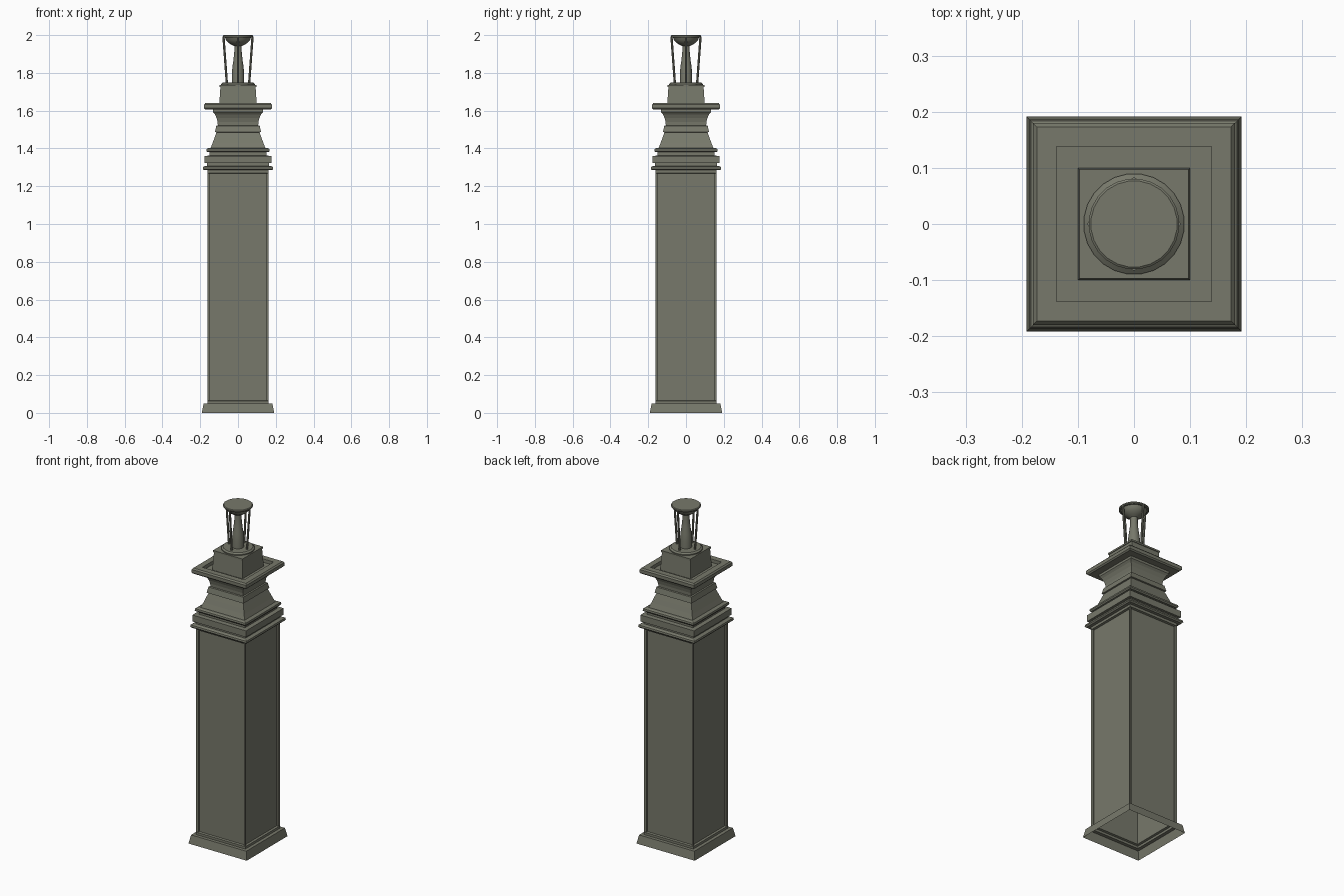
import bpy, bmesh, math
from mathutils import Vector

cube = bpy.data.objects.get("Cube")
if cube:
    bpy.data.objects.remove(cube, do_unlink=True)

stone = bpy.data.materials.new("grey_green_stone")
STONE_COLOUR = (0.185, 0.19, 0.147, 1)
stone.diffuse_color = STONE_COLOUR
stone.use_nodes = True
stone.node_tree.nodes["Principled BSDF"].inputs["Base Color"].default_value = STONE_COLOUR


def finish(name, bm, smooth=False):
    mesh = bpy.data.meshes.new(name)
    bm.to_mesh(mesh)
    bm.free()
    mesh.materials.append(stone)
    obj = bpy.data.objects.new(name, mesh)
    bpy.context.collection.objects.link(obj)
    if smooth:
        bpy.ops.object.select_all(action='DESELECT')
        obj.select_set(True)
        bpy.context.view_layer.objects.active = obj
        bpy.ops.object.shade_smooth_by_angle(angle=math.radians(35))
    return obj


def sweep(profile, sides, top=False):
    """Turn a (half width, height) profile into a ringed shell; 4 sides gives a square."""
    bm = bmesh.new()
    scale = math.sqrt(2) if sides == 4 else 1
    rings = []
    for r, z in profile:
        angles = [2 * math.pi * (i + 0.5) / sides for i in range(sides)]
        rings.append([bm.verts.new((r * scale * math.cos(a), r * scale * math.sin(a), z))
                      for a in angles])
    for low, high in zip(rings, rings[1:]):
        for i in range(sides):
            j = (i + 1) % sides
            bm.faces.new((low[i], low[j], high[j], high[i]))
    if top:
        bm.faces.new(rings[-1])
    return bm


def square(name, profile, top=False):
    return finish(name, sweep(profile, 4, top))


def turned(name, profile, sides=24, top=False):
    return finish(name, sweep(profile, sides, top), smooth=True)


# Plinth, open underneath
square("base_plinth", [(0.192, 0), (0.182, 0.05), (0.162, 0.05)])

# Shaft with a sunken panel on each side
SHAFT_LOW, SHAFT_HIGH = 0.05, 1.285
bm = sweep([(0.162, SHAFT_LOW), (0.162, SHAFT_HIGH)], 4)
sides = list(bm.faces)
bmesh.ops.inset_individual(bm, faces=sides, thickness=0.037, depth=0)
for face in sides:
    for v in face.verts:
        v.co.z = SHAFT_LOW + 0.014 if v.co.z < 0.6 else SHAFT_HIGH - 0.015
bmesh.ops.inset_individual(bm, faces=sides, thickness=0.004, depth=-0.012)
finish("shaft", bm)

# Stacked mouldings above the shaft
square("lower_moulding", [(0.162, 1.285), (0.18, 1.285), (0.186, 1.292),
                          (0.184, 1.302), (0.176, 1.307), (0.163, 1.307)])
square("fascia", [(0.163, 1.307), (0.163, 1.322), (0.177, 1.322),
                  (0.177, 1.36), (0.152, 1.362)])
square("upper_moulding", [(0.152, 1.362), (0.152, 1.38), (0.163, 1.38), (0.168, 1.387),
                          (0.166, 1.397), (0.158, 1.402), (0.145, 1.402)])

# Concave neck, collar and flared throat
square("neck", [(0.145, 1.402), (0.134, 1.43), (0.124, 1.458), (0.114, 1.485)])
square("collar", [(0.114, 1.485), (0.122, 1.487), (0.115, 1.52), (0.107, 1.522)])
square("throat", [(0.107, 1.522), (0.108, 1.54), (0.113, 1.56), (0.122, 1.58),
                  (0.132, 1.592), (0.132, 1.606)])

# Cap slab with a shallow tray in its top
square("cap_slab", [(0.132, 1.606), (0.173, 1.606), (0.18, 1.613), (0.18, 1.632),
                    (0.173, 1.64), (0.138, 1.64), (0.138, 1.62), (0.09, 1.62)])

# Pedestal with sunken side panels
bm = sweep([(0.1, 1.62), (0.093, 1.728)], 4)
bmesh.ops.inset_individual(bm, faces=list(bm.faces), thickness=0.014, depth=0)
panels = [f for f in bm.faces if max(abs(v.co.x * v.co.y) for v in f.verts) < 0.0084]
bmesh.ops.inset_individual(bm, faces=panels, thickness=0.002, depth=-0.004)
finish("pedestal", bm)
square("pedestal_lip", [(0.09, 1.726), (0.097, 1.726), (0.097, 1.736)], top=True)

# Round foot, tapering stem with bowl, and top disc
turned("lamp_foot", [(0.09, 1.734), (0.09, 1.742), (0.081, 1.749)], top=True)
turned("lamp_stem", [(0.033, 1.745), (0.033, 1.79), (0.03, 1.83), (0.024, 1.87),
                     (0.02, 1.91), (0.02, 1.942), (0.035, 1.949), (0.052, 1.96),
                     (0.064, 1.974), (0.07, 1.99)])
turned("lamp_top", [(0.03, 1.987), (0.077, 1.987), (0.081, 1.991), (0.081, 1.997),
                    (0.077, 2.0)], top=True)

# Four slanted rods holding up the disc
for i, place in enumerate(("left", "back", "right", "front")):
    a = i * math.pi / 2
    out = Vector((math.cos(a), math.sin(a), 0))
    foot = out * 0.059 + Vector((0, 0, 1.745))
    head = out * 0.077 + Vector((0, 0, 1.993))
    bm = bmesh.new()
    bmesh.ops.create_cone(bm, segments=8, radius1=0.006, radius2=0.006,
                          depth=(head - foot).length, cap_ends=True)
    rod = finish("rod_" + place, bm, smooth=True)
    rod.rotation_euler = (head - foot).to_track_quat('Z', 'Y').to_euler()
    rod.location = (foot + head) / 2
